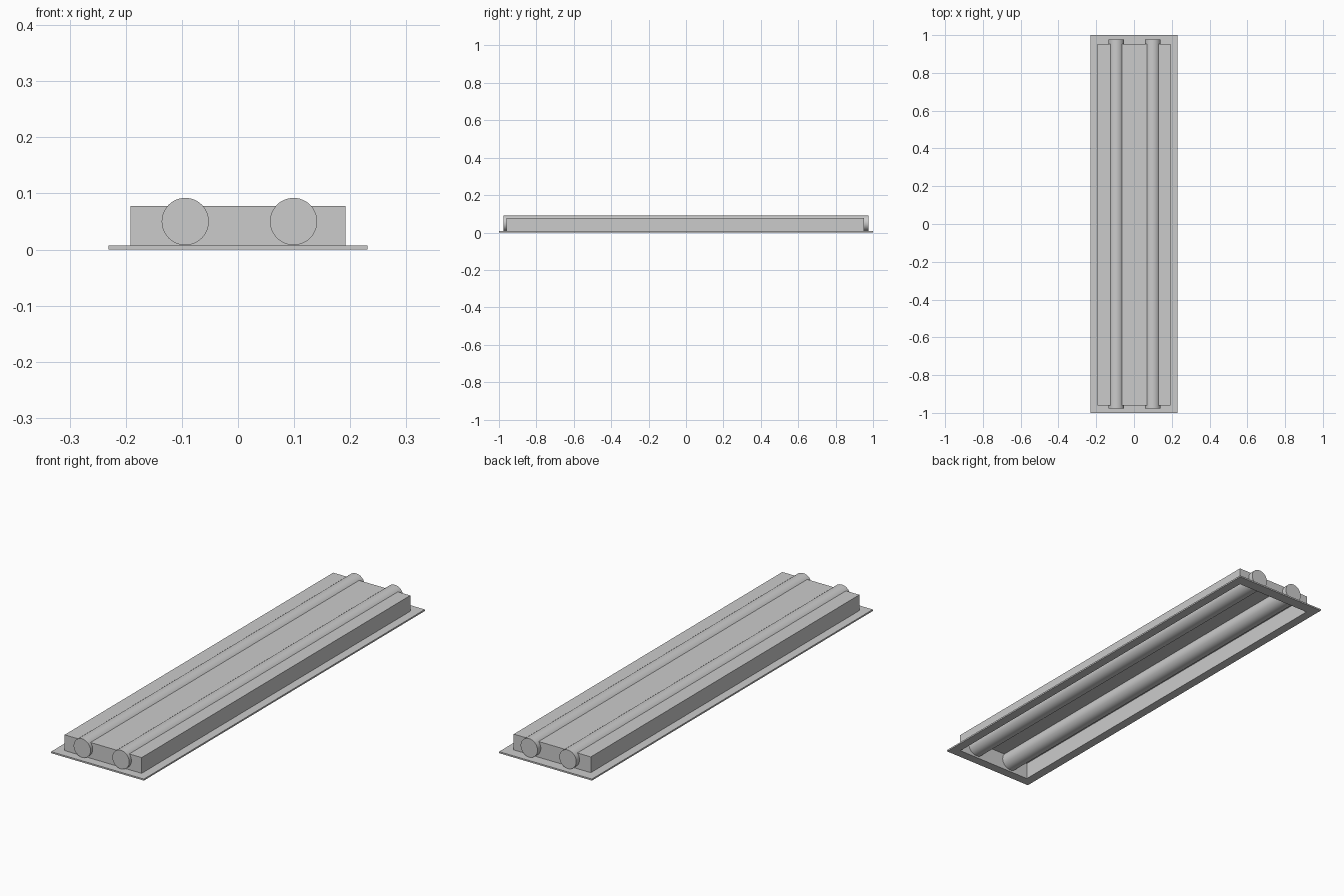
import bpy, bmesh

if "Cube" in bpy.data.objects:
    bpy.data.objects.remove(bpy.data.objects["Cube"])

# Housing extents: half width, back and front ends
HX, Y0, Y1 = 0.192, -0.96, 0.952
FLANGE_TOP, HOUSING_TOP = 0.007, 0.078


def add_object(name, bm):
    bmesh.ops.recalc_face_normals(bm, faces=bm.faces)
    mesh = bpy.data.meshes.new(name)
    bm.to_mesh(mesh)
    bm.free()
    ob = bpy.data.objects.new(name, mesh)
    bpy.context.collection.objects.link(ob)
    return ob


def rect(bm, hx, y0, y1, z):
    pts = [(-hx, y0), (hx, y0), (hx, y1), (-hx, y1)]
    return [bm.verts.new((x, y, z)) for x, y in pts]


def bridge(bm, a, b):
    for i in range(4):
        j = (i + 1) % 4
        bm.faces.new((a[i], a[j], b[j], b[i]))


# Flange: flat rectangular ring around the opening
bm = bmesh.new()
t = 0.002
loops = [rect(bm, 0.231, -1, 1, 0),
         rect(bm, 0.231, -1, 1, FLANGE_TOP),
         rect(bm, HX - t, Y0 + t, Y1 - t, FLANGE_TOP),
         rect(bm, HX - t, Y0 + t, Y1 - t, 0)]
for k in range(4):
    bridge(bm, loops[k], loops[(k + 1) % 4])
add_object("flange", bm)

# Housing: thin pan, open underneath
bm = bmesh.new()
outer_low = rect(bm, HX, Y0, Y1, FLANGE_TOP)
outer_top = rect(bm, HX, Y0, Y1, HOUSING_TOP)
inner_top = rect(bm, HX - t, Y0 + t, Y1 - t, HOUSING_TOP - t)
inner_low = rect(bm, HX - t, Y0 + t, Y1 - t, FLANGE_TOP)
for a, b in ((outer_low, outer_top), (inner_top, inner_low), (inner_low, outer_low)):
    bridge(bm, a, b)
bm.faces.new(outer_top)
bm.faces.new(inner_top)
add_object("housing", bm)

# Lamp tubes: run lengthwise through the housing end walls
for name, x in (("left_tube", -0.094), ("right_tube", 0.099)):
    bpy.ops.mesh.primitive_cylinder_add(vertices=48, radius=0.042, depth=1.951,
                                        location=(x, 0, 0.050),
                                        rotation=(1.5707963, 0, 0))
    bpy.context.object.name = name
    bpy.ops.object.shade_smooth_by_angle()
